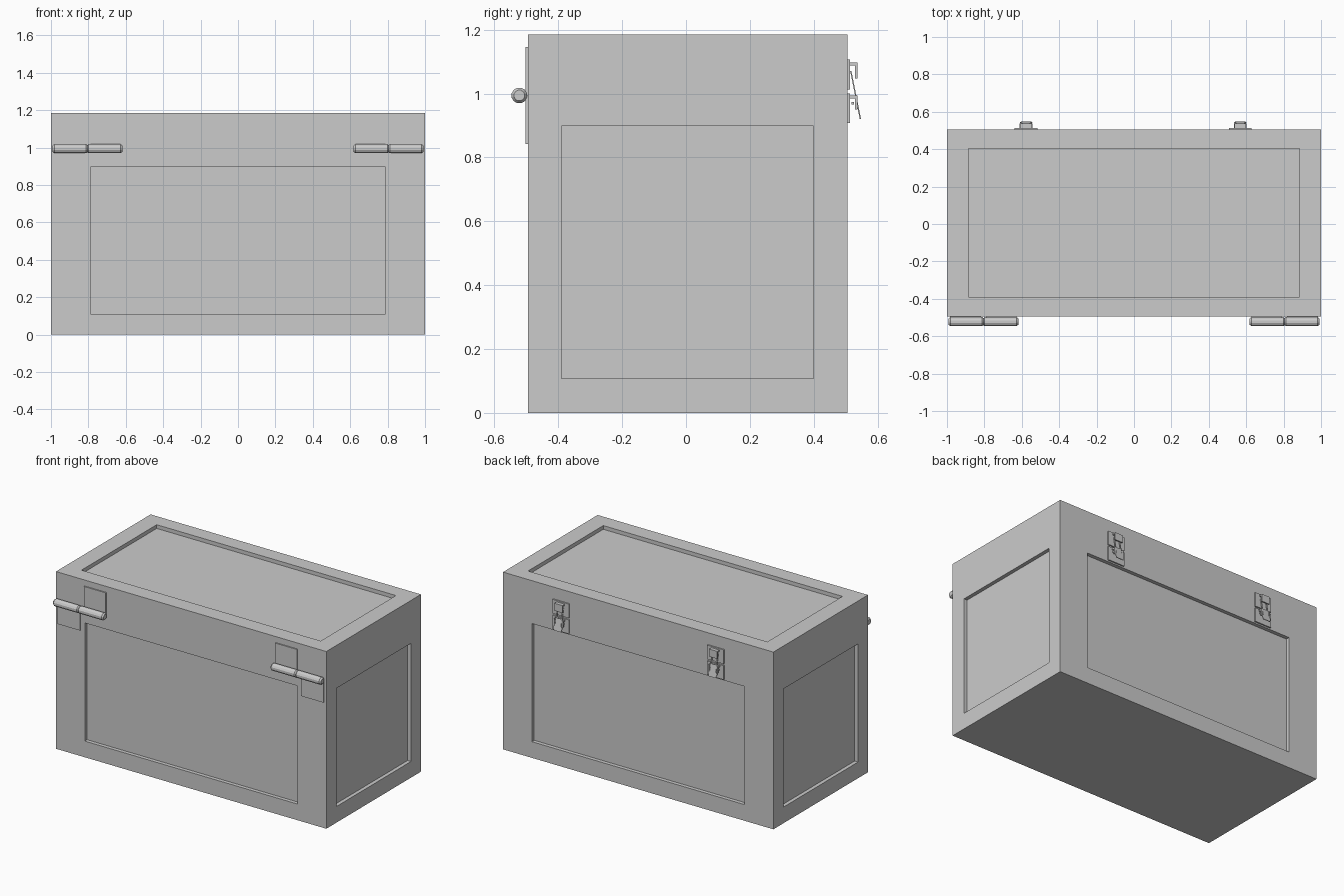
import bpy, bmesh, math
from mathutils import Vector, Matrix

if "Cube" in bpy.data.objects:
    bpy.data.objects.remove(bpy.data.objects["Cube"])

BACK, FRONT, TOP = 0.505, -0.495, 1.185


def finish(bm, name):
    bmesh.ops.recalc_face_normals(bm, faces=bm.faces[:])
    me = bpy.data.meshes.new(name)
    bm.to_mesh(me)
    bm.free()
    ob = bpy.data.objects.new(name, me)
    bpy.context.collection.objects.link(ob)
    return ob


def add_box(bm, x, y, z):
    lo, hi = Vector((x[0], y[0], z[0])), Vector((x[1], y[1], z[1]))
    m = Matrix.Translation((lo + hi) / 2) @ Matrix.Diagonal((*(hi - lo), 1))
    return bmesh.ops.create_cube(bm, size=1, matrix=m)


def add_prism(bm, pts, offset):
    face = bm.faces.new([bm.verts.new(p) for p in pts])
    ext = bmesh.ops.extrude_face_region(bm, geom=[face])
    verts = [v for v in ext["geom"] if isinstance(v, bmesh.types.BMVert)]
    bmesh.ops.translate(bm, verts=verts, vec=offset)


# Chest body with recessed panels on every face but the bottom
bm = bmesh.new()
add_box(bm, (-1, 1), (FRONT, BACK), (0, TOP))
bm.normal_update()
side_limits = [(-0.787, 0.787), (-0.39, 0.4), (0.108, 0.898)]
top_limits = [(-0.885, 0.885), (-0.39, 0.405), (TOP, TOP)]
for f in [f for f in bm.faces if f.normal.z > -0.5]:
    n = f.normal.copy()
    limits = top_limits if n.z > 0.5 else side_limits
    bmesh.ops.inset_individual(bm, faces=[f], thickness=0.08)
    centre = f.calc_center_median()
    for v in f.verts:
        for k in range(3):
            if abs(n[k]) < 0.5:
                v.co[k] = limits[k][v.co[k] > centre[k]]
    inner = bmesh.ops.extrude_discrete_faces(bm, faces=[f])["faces"][0]
    bmesh.ops.translate(bm, verts=inner.verts[:], vec=n * -0.025)
finish(bm, "chest_body")


# Hinge barrel: two chamfered knuckles along x
def add_knuckle(bm, x0, x1, sides=12):
    rings = []
    for x, r in [(x0, 0.017), (x0 + 0.01, 0.025), (x1 - 0.01, 0.025), (x1, 0.017)]:
        rings.append([bm.verts.new((x, -0.522 + r * math.cos(a), 0.994 + r * math.sin(a)))
                      for a in [2 * math.pi * (i + 0.5) / sides for i in range(sides)]])
    for a, b in zip(rings, rings[1:]):
        for i in range(sides):
            j = (i + 1) % sides
            bm.faces.new((a[i], a[j], b[j], b[i]))
    bm.faces.new(rings[0])
    bm.faces.new(rings[-1])


for side, label in ((-1, "left"), (1, "right")):
    bm = bmesh.new()
    leaf_y = (-0.503, FRONT + 0.005)
    for (a, b), z in (((0.627, 0.788), (0.994, 1.145)), ((0.818, 0.983), (0.842, 0.994))):
        add_box(bm, sorted((side * a, side * b)), leaf_y, z)
    finish(bm, "hinge_leaves_" + label)
    bm = bmesh.new()
    for a, b in ((0.618, 0.808), (0.802, 0.992)):
        add_knuckle(bm, *sorted((side * a, side * b)))
    finish(bm, "hinge_barrel_" + label)

# Latches on the back
for cx, label in ((-0.577, "left"), (0.568, "right")):
    # backing plates
    bm = bmesh.new()
    for z in ((1.012, 1.106), (0.907, 1.0)):
        add_box(bm, (cx - 0.061, cx + 0.061), (BACK - 0.005, 0.514), z)
    finish(bm, "latch_plates_" + label)

    # C shaped catch above and pivot bracket below
    bm = bmesh.new()
    add_prism(bm, [(cx - 0.03, y, z) for y, z in
                   [(0.512, 1.097), (0.5375, 1.097), (0.5375, 1.047), (0.529, 1.047),
                    (0.529, 1.088), (0.512, 1.088)]], (0.06, 0, 0))
    for s in (-1, 1):
        x = sorted((cx + s * 0.025, cx + s * 0.034))
        add_prism(bm, [(x[0], y, z) for y, z in
                       [(0.512, 0.994), (0.5375, 0.994), (0.5375, 0.95), (0.529, 0.95),
                        (0.529, 0.985), (0.512, 0.985)]], (x[1] - x[0], 0, 0))
    add_box(bm, (cx - 0.034, cx + 0.034), (0.519, 0.526), (0.965, 0.973))
    finish(bm, "latch_catch_" + label)

    # sloping plane shared by the wire loop and the lever
    def slope(x, z):
        return (cx + x, 0.514 + (1.07 - z) * 0.2, z)

    thick = (0, 0.004, 0.0008)
    bm = bmesh.new()
    for x0, x1, z0, z1 in ((-0.024, -0.016, 0.975, 1.07), (0.016, 0.024, 0.975, 1.07),
                           (-0.024, 0.024, 1.062, 1.07)):
        add_prism(bm, [slope(x0, z0), slope(x1, z0), slope(x1, z1), slope(x0, z1)], thick)
    finish(bm, "latch_loop_" + label)
    bm = bmesh.new()
    add_prism(bm, [slope(x, z) for x, z in
                   [(-0.02, 1.0), (0.02, 1.0), (0.022, 0.955), (0.033, 0.945),
                    (0.026, 0.92), (-0.026, 0.92), (-0.033, 0.945), (-0.022, 0.955)]], thick)
    finish(bm, "latch_lever_" + label)
